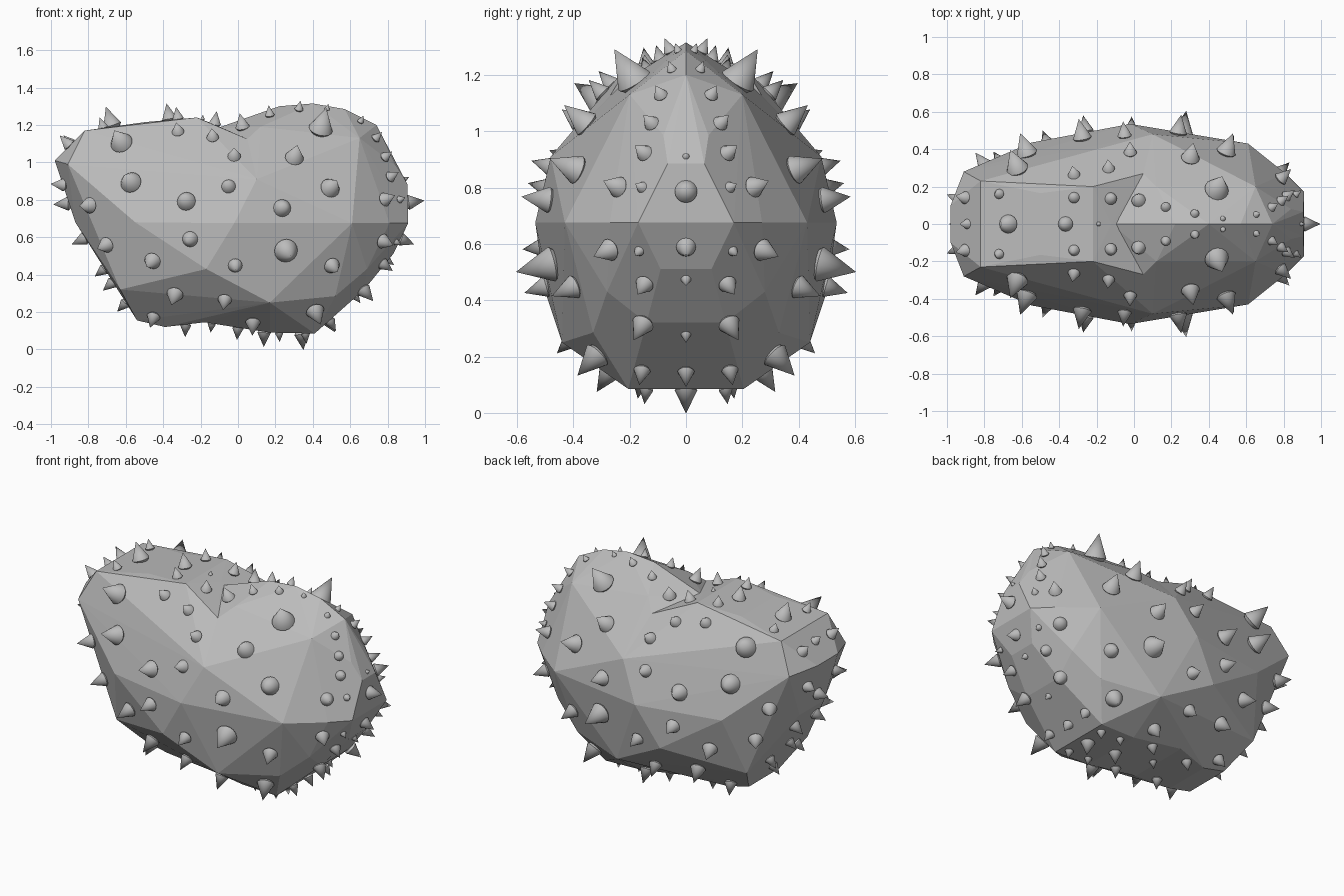
import bpy, bmesh, math
from mathutils import Vector
from mathutils.bvhtree import BVHTree

if "Cube" in bpy.data.objects:
    bpy.data.objects.remove(bpy.data.objects["Cube"])

grey = bpy.data.materials.new("stone_grey")
grey.use_nodes = True
grey.diffuse_color = (0.5, 0.5, 0.5, 1)
grey.node_tree.nodes["Principled BSDF"].inputs["Base Color"].default_value = (0.5, 0.5, 0.5, 1)


def lobe(name, points):
    """Faceted convex lobe, symmetric front to back."""
    bm = bmesh.new()
    for x, y, z in points:
        bm.verts.new((x, y, z))
        if y > 0:
            bm.verts.new((x, -y, z))
    res = bmesh.ops.convex_hull(bm, input=bm.verts)
    loose = set(res["geom_interior"]) | set(res["geom_unused"])
    bmesh.ops.delete(bm, geom=[v for v in loose if isinstance(v, bmesh.types.BMVert)], context="VERTS")
    bmesh.ops.recalc_face_normals(bm, faces=bm.faces)
    mesh = bpy.data.meshes.new(name)
    bm.to_mesh(mesh)
    bm.free()
    mesh.materials.append(grey)
    ob = bpy.data.objects.new(name, mesh)
    bpy.context.collection.objects.link(ob)
    return ob


# Body: two lobes meeting in a notch on top and a slight dip below
middle = [(-.02, .535, .675), (-.17, .5, .43), (.17, .44, .25), (.1, .48, .91),
          (.05, .27, 1.125), (-.18, .2, .145)]
left = [(-.55, .435, .68), (-.91, .28, .99), (-.98, .1, 1.01), (-.82, .23, 1.17),
        (-.5, .165, 1.215), (-.22, .2, 1.24), (-.12, 0, 1.2), (-.87, .12, .68),
        (-.63, .3, .32), (-.54, .15, .155), (-.39, .15, .12)]
right = [(-.12, 0, 1.18), (.1, 0, 1.245), (.22, 0, 1.3), (.4, 0, 1.315),
         (.57, 0, 1.285), (.12, .2, 1.19), (.74, 0, 1.2), (.65, .2, 1.13),
         (.61, .43, .675), (.84, .08, .985), (.905, .065, .885), (.91, .17, .675),
         (.83, .09, .51), (.81, .27, .675), (.69, .28, .43), (.52, .33, .285),
         (.675, .14, .32), (.41, .205, .085), (.17, .2, .09)]
body = lobe("body", middle + left)
right_lobe = lobe("right_lobe_helper", middle + right)
union = body.modifiers.new("join_lobes", "BOOLEAN")
union.operation = "UNION"
union.solver = "EXACT"
union.object = right_lobe
bpy.context.view_layer.update()
graph = bpy.context.evaluated_depsgraph_get()
joined = bpy.data.meshes.new_from_object(body.evaluated_get(graph))
body.modifiers.clear()
body.data = joined
bpy.data.objects.remove(right_lobe)
bm = bmesh.new()
bm.from_mesh(joined)
tree = BVHTree.FromBMesh(bm)
bm.free()

# Spikes: one shared smooth cone with a slightly rounded foot
bm = bmesh.new()
rings = [[bm.verts.new((r * math.cos(math.tau * i / 16), r * math.sin(math.tau * i / 16), z))
          for i in range(16)] for r, z in ((.75, -.3), (1, 0))]
tip = bm.verts.new((0, 0, 2.1))
bm.faces.new(rings[0][::-1])
for i in range(16):
    j = (i + 1) % 16
    bm.faces.new((rings[0][i], rings[0][j], rings[1][j], rings[1][i]))
    bm.faces.new((rings[1][i], rings[1][j], tip))
for f in bm.faces:
    f.smooth = len(f.verts) < 5
for e in bm.edges:
    if sum(v in rings[1] for v in e.verts) == 2:
        e.smooth = False
cone = bpy.data.meshes.new("spike")
bm.to_mesh(cone)
bm.free()
cone.materials.append(grey)


def spike(name, start, aim, radius):
    """Stand a spike where a ray from outside meets the body."""
    hit, normal, _, _ = tree.ray_cast(Vector(start), Vector(aim))
    if hit is None:
        return
    d = hit - Vector((0, 0, .7))
    swell = Vector((d.x / .85, d.y / .29, d.z / .36)).normalized()
    lean = (normal + swell).normalized()
    ob = bpy.data.objects.new(name, cone)
    ob.location = hit + lean * radius * .15
    ob.rotation_euler = lean.to_track_quat("Z", "Y").to_euler()
    ob.scale = (radius,) * 3
    bpy.context.collection.objects.link(ob)


# Front and back spikes: x, z, radius
for x, z, r in [(-.62, 1.1, .06), (-.02, 1.03, .035), (.44, 1.17, .065), (.3, 1.02, .05),
                (-.32, 1.16, .033), (-.135, 1.13, .033),
                (-.57, .89, .057), (-.275, .79, .05), (-.05, .87, .038), (.235, .755, .047),
                (.49, .86, .053), (-.79, .77, .043), (-.7, .56, .042), (-.255, .59, .042),
                (.255, .53, .063), (-.455, .475, .045), (-.015, .45, .038), (.5, .45, .043),
                (-.335, .3, .045), (-.07, .27, .038), (.08, .15, .04), (-.45, .18, .036),
                (.41, .21, .05), (.77, .58, .04), (.78, .8, .038)]:
    for s in (-1, 1):
        spike("side_spike", (x, 3 * s, z), (0, -s, 0), r)

# Rim spikes, mirrored front to back: across, y, radius
top = [(-.72, .16, .027), (-.67, 0, .05), (-.365, 0, .04), (-.32, .14, .03), (-.125, .135, .033),
       (.025, .125, .038), (.17, .09, .026), (.325, .055, .024), (.475, .028, .015),
       (-.89, 0, .027), (-.19, 0, .012)]
under = [(-.28, .13, .03), (-.14, 0, .022), (0, .16, .03), (.14, 0, .036),
         (.22, .14, .022), (.36, .14, .025), (.34, 0, .04)]
right_end = [(.785, 0, .04), (.59, 0, .035), (.475, 0, .018), (.46, .145, .033), (.575, .165, .018),
             (.8, .155, .02), (.91, 0, .012), (.92, .145, .03), (1.025, .12, .028), (1.125, .088, .025),
             (1.215, .05, .018), (.28, 0, .018), (.32, .15, .04), (.155, .155, .03), (.15, 0, .03)]
left_end = [(.88, .13, .035), (.78, 0, .038), (.595, .1, .036), (.43, 0, .03), (.36, .13, .032),
            (.25, 0, .03), (1.09, .14, .034)]
for name, rows, place, aim in (
        ("top_spike", top, lambda a, y: (a, y, 3), (0, 0, -1)),
        ("under_spike", under, lambda a, y: (a, y, -3), (0, 0, 1)),
        ("right_end_spike", right_end, lambda a, y: (3, y, a), (-1, 0, 0)),
        ("left_end_spike", left_end, lambda a, y: (-3, y, a), (1, 0, 0))):
    for a, y, r in rows:
        for yy in {y, -y}:
            spike(name, place(a, yy), aim, r)
